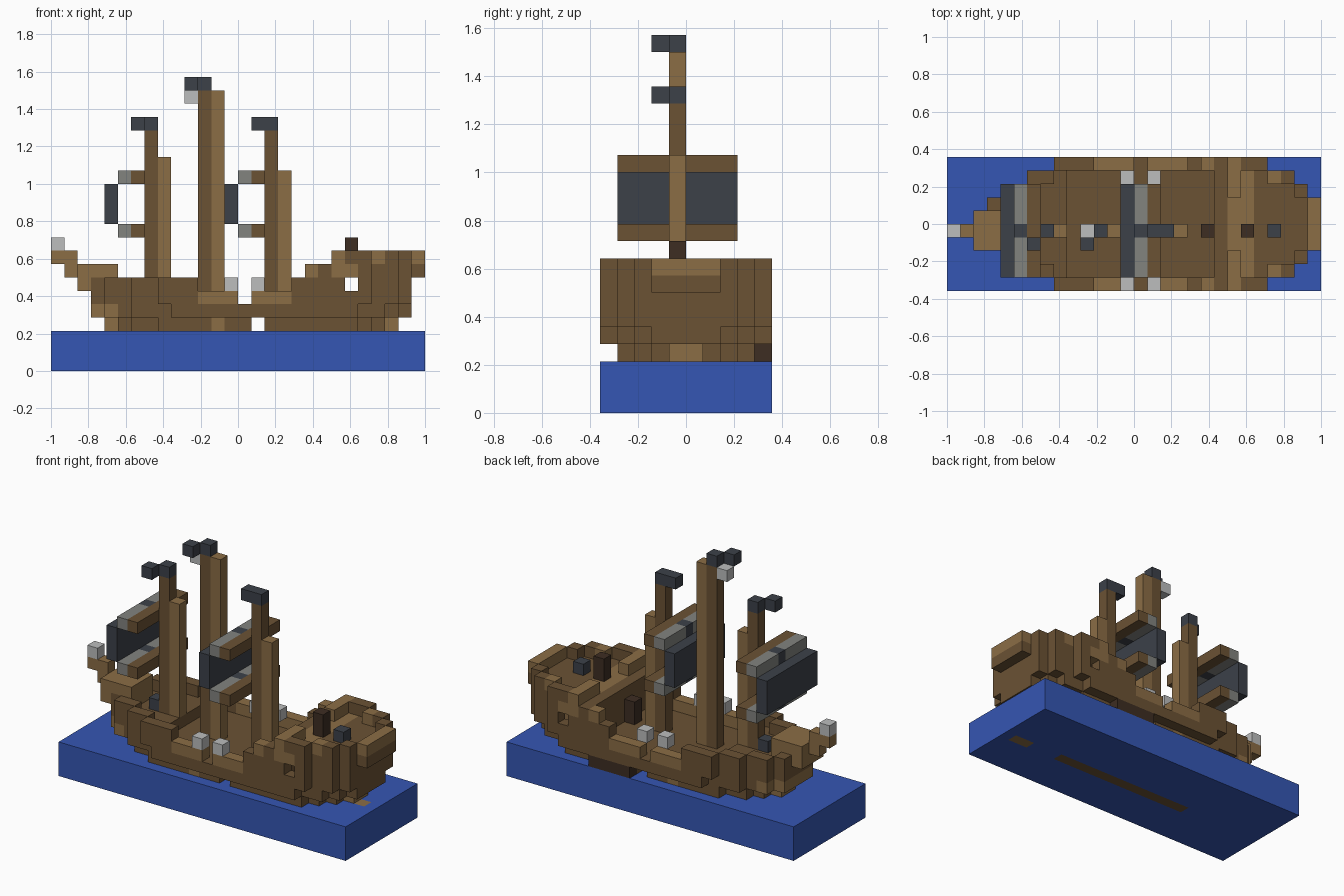
import bpy
import bmesh

cube = bpy.data.objects.get("Cube")
if cube:
    bpy.data.objects.remove(cube, do_unlink=True)

U = 1 / 14  # edge of one block


def material(name, hex_code):
    def linear(c):
        return c / 12.92 if c <= 0.04045 else ((c + 0.055) / 1.055) ** 2.4
    rgb = [linear(v / 255) for v in bytes.fromhex(hex_code)]
    m = bpy.data.materials.new(name)
    m.use_nodes = True
    m.diffuse_color = (*rgb, 1)
    bsdf = next(n for n in m.node_tree.nodes if n.type == 'BSDF_PRINCIPLED')
    bsdf.inputs["Base Color"].default_value = (*rgb, 1)
    bsdf.inputs["Roughness"].default_value = 0.9
    return m


WATER = material("water blue", "3556b3")
WOOD = material("plank brown", "6b5234")
LIGHT = material("light wood", "8b6d45")
DARK = material("dark wood", "3d2d22")
SLATE = material("slate cloth", "3c4149")
GREY = material("mid grey", "82837f")
PALE = material("pale grey", "bcbdbd")

SIDES = [(1, 0, 0), (-1, 0, 0), (0, 1, 0), (0, -1, 0), (0, 0, 1), (0, 0, -1)]


def box(x, y, z):
    """Block cells of a box given as three (start, end) pairs."""
    return {(i, j, k) for i in range(*x) for j in range(*y) for k in range(*z)}


def part(name, cells, colour):
    """Mesh the outer skin of a set of cells; colour is a material or a rule."""
    rule = colour if callable(colour) else lambda c: colour
    mats = []
    bm = bmesh.new()
    for c in sorted(cells):
        mat = rule(c)
        if mat not in mats:
            mats.append(mat)
        for d in SIDES:
            if tuple(a + b for a, b in zip(c, d)) in cells:
                continue
            axis = next(i for i in range(3) if d[i])
            corners = []
            for s, t in ((0, 0), (1, 0), (1, 1), (0, 1)):
                p = list(c)
                p[axis] += d[axis] > 0
                p[(axis + 1) % 3] += s
                p[(axis + 2) % 3] += t
                corners.append(bm.verts.new([v * U for v in p]))
            if d[axis] < 0:
                corners.reverse()
            bm.faces.new(corners).material_index = mats.index(mat)
    bmesh.ops.remove_doubles(bm, verts=bm.verts, dist=U / 100)
    mesh = bpy.data.meshes.new(name)
    bm.to_mesh(mesh)
    bm.free()
    for m in mats:
        mesh.materials.append(m)
    obj = bpy.data.objects.new(name, mesh)
    bpy.context.collection.objects.link(obj)
    return obj


MID = (-1, 0)  # the ship's centre row

# Sea with the keel and sternpost set into it
keel = box((-6, 8), MID, (0, 3))
sternpost = box((11, 13), MID, (0, 3))
part("sea", box((-14, 14), (-5, 5), (0, 3)) - keel - sternpost, WATER)
part("keel", keel, WOOD)
part("sternpost", sternpost, LIGHT)

# Hull layers: (half width, first x, end x), narrow to wide
upper = [(1, -11, 13), (2, -10, 13), (3, -8, 12), (4, -6, 10)]
layers = {
    3: [(0, -10, 12), (1, -9, 11), (2, -8, 10), (3, -6, 9)],
    4: [(1, -11, 13), (2, -10, 12), (3, -8, 11), (4, -5, 9)],
    5: upper, 6: upper,
    7: upper + [(1, 0, 14)], 8: upper + [(1, 0, 14)],
}


def keep(x, y, z):
    """Sheer line, rail gap, drain notch and cabin window."""
    if z == 3:
        return x != 1
    if z == 5:
        return x != 0
    if z == 6:
        return x < -3 or x >= 4
    return x >= {4: -14, 7: 5, 8: 7}[z]


hull = set()
for z, spans in layers.items():
    full = set()
    for h, x0, x1 in spans:
        full |= box((x0, x1), (-1 - h, h + 1), (z, z + 1))
    for x, y, k in full:
        rim = any((x + dx, y + dy, z) not in full for dx, dy, dz in SIDES[:4])
        deck = 6 if x < -5 else 5
        roof = z == 7 and x >= 6
        cabin_wall = x == 6 and z in (5, 6)
        poop_rail = z == 8 and x == 7 and abs(y + 0.5) > 2
        if keep(x, y, z) and (rim or z < deck or roof or cabin_wall or poop_rail):
            hull.add((x, y, z))
hull -= box((8, 9), (-5, 5), (6, 7))


def hull_colour(c):
    x, y, z = c
    rail = z == 5 and abs(y + 0.5) > 3 and (-3 <= x < 0 or 1 <= x < 4)
    stem = x < -9 and z < 5
    stern_top = z == 8 and (x in (10, 13) or x == 7)
    poop = z == 7 and (7 <= x < 9 or x == 5)
    post = z == 3 and (x == 11 or x == -2)
    return LIGHT if rail or stem or stern_top or poop or post else WOOD


part("hull", hull, hull_colour)

# Bow and bowsprit
bow = box((-12, -9), (-2, 1), (6, 8)) | box((-13, -9), MID, (7, 8))
part("bowsprit", bow | box((-14, -12), MID, (8, 9)), LIGHT)
part("bow_lantern", box((-14, -13), MID, (9, 10)), PALE)
part("bow_chest", box((-8, -7), MID, (6, 7)), SLATE)

# Rail guns
guns = set()
for x in (-1, 1):
    for y in (-5, 3):
        guns |= box((x, x + 1), (y, y + 1), (6, 7))
part("rail_guns", guns, PALE)

# Boarding step on the far side
part("side_step", box((2, 6), (3, 5), (3, 4)) | box((0, 2), (4, 5), (4, 5)), DARK)

# Cabin door, wheel and stern lamp
part("cabin_door", box((5, 6), MID, (5, 7)), DARK)
part("ship_wheel", box((8, 9), MID, (8, 10)), DARK)
part("stern_lamp", box((10, 11), MID, (8, 9)), SLATE)

# Masts: dark front post, light rear post, both on the centre row
for name, x, top, rear in (("fore", -7, 18, 16), ("main", -3, 21, 21), ("aft", 2, 18, 15)):
    part(name + "_mast", box((x, x + 1), MID, (5, top)), WOOD)
    part(name + "_mast_brace", box((x + 1, x + 2), MID, (5, rear)), LIGHT)
    fly = MID if name == "aft" else (-2, -1)
    part(name + "_pennant", box((x, x + 1), MID, (top, top + 1))
         | box((x - 1, x), fly, (top, top + 1)), SLATE)
part("main_mast_lamp", box((-4, -3), MID, (20, 21)), PALE)

# Square sails with yards above and below
for name, x in (("fore", -10), ("aft", -1)):
    part(name + "_sail", box((x, x + 1), (-4, 3), (11, 14)), SLATE)
    for level, z in (("lower", 10), ("upper", 14)):
        part(f"{name}_{level}_yard", box((x + 2, x + 3), (-4, 3), (z, z + 1)), WOOD)
        part(f"{name}_{level}_sail_edge", box((x + 1, x + 2), (-4, 3), (z, z + 1)),
             lambda c: SLATE if c[1] == -1 else GREY)
